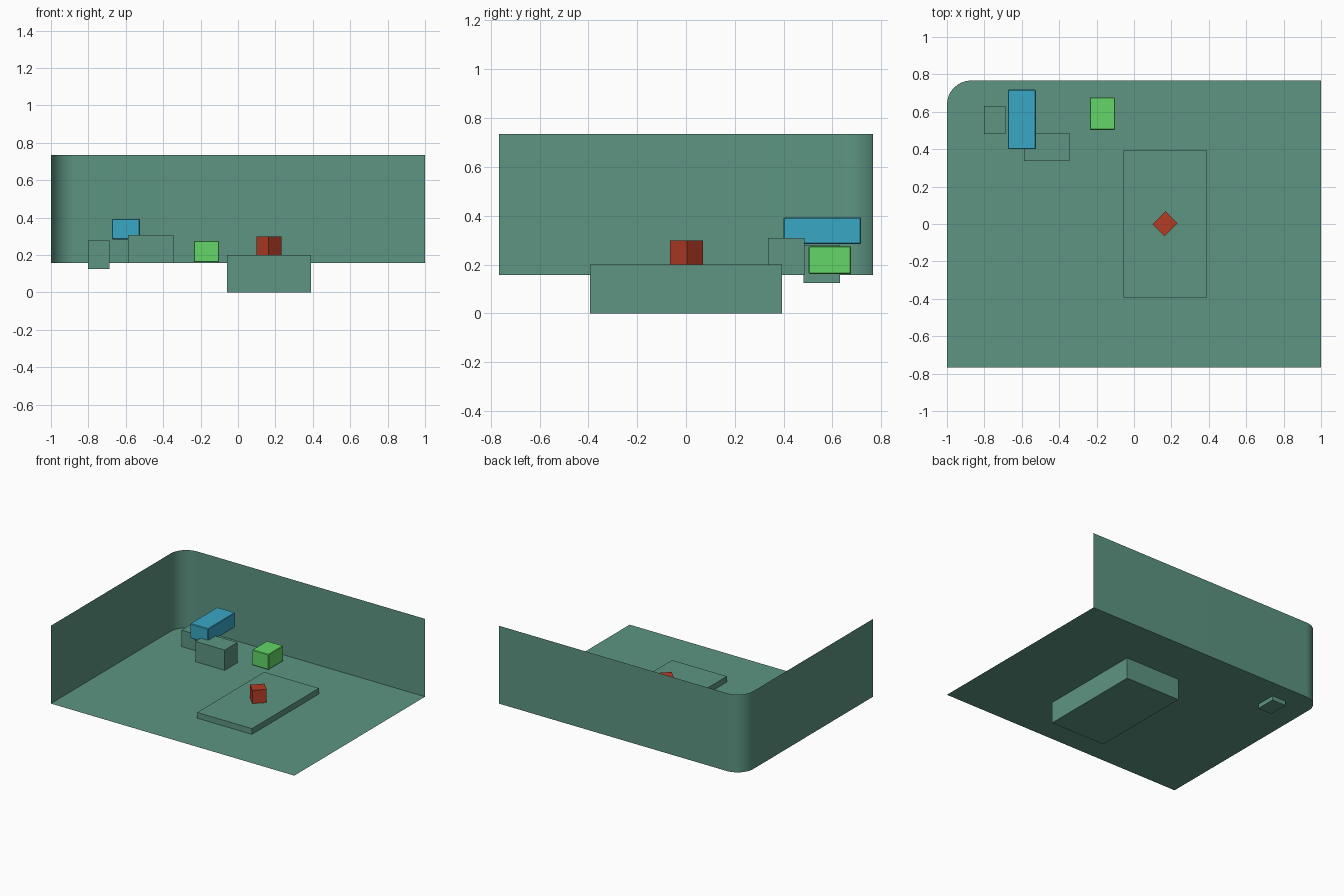
import bpy, bmesh, math

if "Cube" in bpy.data.objects:
    bpy.data.objects.remove(bpy.data.objects["Cube"])


def material(name, r, g, b):
    """Flat colour given as sRGB 0-255, stored linear."""
    lin = [((c / 255 + 0.055) / 1.055) ** 2.4 for c in (r, g, b)]
    m = bpy.data.materials.new(name)
    m.diffuse_color = (*lin, 1)
    m.use_nodes = True
    m.node_tree.nodes["Principled BSDF"].inputs["Base Color"].default_value = m.diffuse_color
    return m


sage = material("sage_green", 93, 149, 130)
red = material("brick_red", 180, 60, 37)
blue = material("sky_blue", 57, 167, 197)
green = material("bright_green", 99, 214, 103)


def add_mesh(name, bm, mat):
    me = bpy.data.meshes.new(name)
    bm.to_mesh(me)
    bm.free()
    me.materials.append(mat)
    ob = bpy.data.objects.new(name, me)
    bpy.context.collection.objects.link(ob)
    return ob


def box(name, lo, hi, mat, turn=0, bevel=0):
    bm = bmesh.new()
    bmesh.ops.create_cube(bm, size=1)
    bmesh.ops.scale(bm, vec=[b - a for a, b in zip(lo, hi)], verts=bm.verts)
    if bevel:
        bmesh.ops.bevel(bm, geom=bm.edges[:], offset=bevel, segments=1,
                        affect='EDGES')
    ob = add_mesh(name, bm, mat)
    ob.location = [(a + b) / 2 for a, b in zip(lo, hi)]
    ob.rotation_euler.z = math.radians(turn)
    return ob


# Room shell: single-sheet floor, with left and back walls joined by a round corner
X, Y, R, FLOOR, TOP = 1.0, 0.767, 0.13, 0.157, 0.735
STEPS = 16
path = [(-X, -Y)]
for i in range(STEPS + 1):
    a = math.pi - math.pi / 2 * i / STEPS
    path.append((-X + R + R * math.cos(a), Y - R + R * math.sin(a)))
path.append((X, Y))

bm = bmesh.new()
low = [bm.verts.new((x, y, FLOOR)) for x, y in path]
high = [bm.verts.new((x, y, TOP)) for x, y in path]
front_right = bm.verts.new((X, -Y, FLOOR))
bm.faces.new([front_right] + low[::-1])
for i in range(len(path) - 1):
    bm.faces.new((low[i], low[i + 1], high[i + 1], high[i]))
bmesh.ops.recalc_face_normals(bm, faces=bm.faces)
bm.normal_update()
floor = max(bm.faces, key=lambda f: abs(f.normal.z))
if floor.normal.z < 0:
    bmesh.ops.reverse_faces(bm, faces=bm.faces[:])
room = add_mesh("room_floor_and_walls", bm, sage)
bpy.context.view_layer.objects.active = room
room.select_set(True)
bpy.ops.object.shade_smooth_by_angle(angle=math.radians(30))

# Blocks fixed to the room
box("platform", (-0.06, -0.393, 0), (0.39, 0.393, 0.2), sage)
box("side_block", (-0.587, 0.337, FLOOR), (-0.345, 0.486, 0.308), sage)
box("corner_block", (-0.802, 0.481, 0.125), (-0.688, 0.631, 0.279), sage)

# Loose coloured blocks
box("red_block", (0.117, -0.044, 0.2), (0.215, 0.048, 0.298), red, turn=45)
box("blue_block", (-0.674, 0.4, 0.284), (-0.525, 0.718, 0.393), blue, bevel=0.004)
box("green_block", (-0.236, 0.503, 0.162), (-0.101, 0.677, 0.276), green, bevel=0.004)
